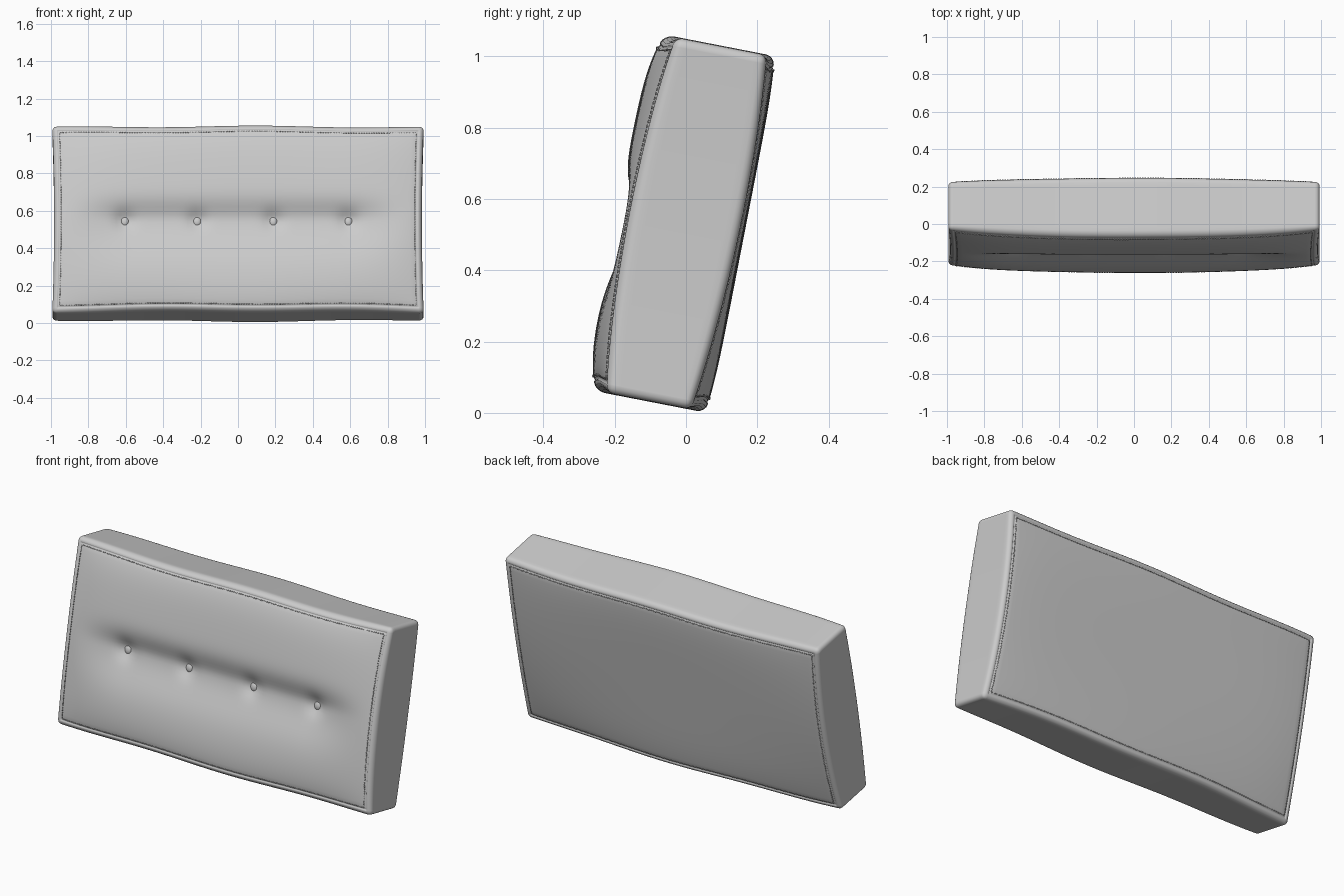
import bpy, bmesh, math
from mathutils import Matrix, Vector

cube = bpy.data.objects.get("Cube")
if cube:
    bpy.data.objects.remove(cube, do_unlink=True)

HX, HV, HW = 0.99, 0.505, 0.15          # half width, height, depth of the block
BUTTONS = (-0.61, -0.22, 0.19, 0.595)
BUTTON_V = -0.01
TILT = Matrix.Translation((0, 0, 0.53)) @ Matrix.Rotation(-math.radians(11), 4, 'X')

fabric = bpy.data.materials.new("grey fabric")
fabric.use_nodes = True
GREY = (0.6, 0.6, 0.6, 1)
fabric.diffuse_color = GREY
fabric.node_tree.nodes["Principled BSDF"].inputs["Base Color"].default_value = GREY


def tuft_depth(x, v):
    """Crease along the button row plus a pit at each button."""
    dv = v - BUTTON_V
    fade = min(max((0.95 - abs(x)) / 0.4, 0), 1)
    fade = fade * fade * (3 - 2 * fade)
    depth = 0.05 * fade * math.exp(-(dv / (0.09 if dv > 0 else 0.17)) ** 2)
    for b in BUTTONS:
        depth += 0.022 * math.exp(-((x - b) ** 2 + dv * dv) / 0.05 ** 2)
    return depth


def thickness(x, v, front):
    """Half depth of the puffed cushion, on the front or the back."""
    u, t = min(abs(x) / HX, 1), max(min(v / HV, 1), -1)
    bow, side = 1 - u * u, (1 - t * t) * u * u
    puff = (1 - t ** 6) * (1 - u ** 6)
    if front:
        return 0.127 + 0.033 * bow + 0.03 * side + 0.036 * puff - tuft_depth(x, v)
    return 0.122 + 0.01 * t * u * u + 0.032 * bow + 0.028 * side + 0.012 * puff


def shape(co):
    """Puff the flat block, sink the seams and make the outline wavy."""
    x, w, v = co
    w2 = w / HW * thickness(x, v, w < 0)
    if abs(w) > 0.14:
        d = min(HX - abs(x), HV - abs(v))
        w2 -= math.copysign(0.005 * math.exp(-((d - 0.03) / 0.004) ** 2), w)
    wave = 1 + 0.008 * math.cos(math.tau * (x - 0.1))
    pull = 1.003 - 0.01 * (1 - (v / HV) ** 2)
    return Vector((x * pull, w2, v * wave))


def finish(bm, name):
    bm.transform(TILT)
    mesh = bpy.data.meshes.new(name)
    for f in bm.faces:
        f.smooth = True
    bm.to_mesh(mesh)
    bm.free()
    mesh.materials.append(fabric)
    obj = bpy.data.objects.new(name, mesh)
    bpy.context.collection.objects.link(obj)
    return obj


def cut(bm, axis, pos):
    normal = [0, 0, 0]
    normal[axis] = 1
    point = [0, 0, 0]
    point[axis] = pos
    bmesh.ops.bisect_plane(bm, geom=bm.verts[:] + bm.edges[:] + bm.faces[:],
                           plane_co=point, plane_no=normal, dist=1e-5)


# Cushion body: rounded block, sliced finely, then puffed
bm = bmesh.new()
bmesh.ops.create_cube(bm, size=2, matrix=Matrix.Diagonal((HX, HW, HV, 1)))
bmesh.ops.bevel(bm, geom=bm.edges[:], offset=0.024, segments=4, profile=0.5,
                affect='EDGES')
for axis, half, count in ((0, HX, 84), (2, HV, 46), (1, HW, 6)):
    inner = half - 0.042
    for i in range(count + 1):
        cut(bm, axis, -inner + 2 * inner * i / count)
    if axis != 1:
        for d in (0.026, 0.03, 0.034):
            cut(bm, axis, half - d)
            cut(bm, axis, d - half)
for vert in bm.verts:
    vert.co = shape(vert.co)
finish(bm, "cushion_body")

# Stitches: small dashes just inside the seam on each large panel
for name, side in (("front_stitching", -1), ("back_stitching", 1)):
    bm = bmesh.new()
    ex, ev = HX - 0.038, HV - 0.038

    def dash(x, v, along_x):
        size = (0.008, 0.003, 0.003) if along_x else (0.003, 0.003, 0.008)
        bmesh.ops.create_cube(bm, size=1, matrix=Matrix.Translation(
            (x, side * (HW + 0.001), v)) @ Matrix.Diagonal((*size, 1)))

    for s in (-1, 1):
        for i in range(140):
            dash(-ex + 2 * ex * (i + 0.5) / 140, s * ev, True)
        for i in range(70):
            dash(s * ex, -ev + 2 * ev * (i + 0.5) / 70, False)
    for vert in bm.verts:
        vert.co = shape(vert.co)
    finish(bm, name)

# Buttons: flattened domes sitting in the pits
for i, b in enumerate(BUTTONS):
    bm = bmesh.new()
    centre = shape(Vector((b, -HW, BUTTON_V)))
    bmesh.ops.create_uvsphere(bm, u_segments=20, v_segments=12, radius=1,
                              matrix=Matrix.Translation(centre)
                              @ Matrix.Diagonal((0.021, 0.012, 0.025, 1)))
    finish(bm, f"button_{i + 1}")
